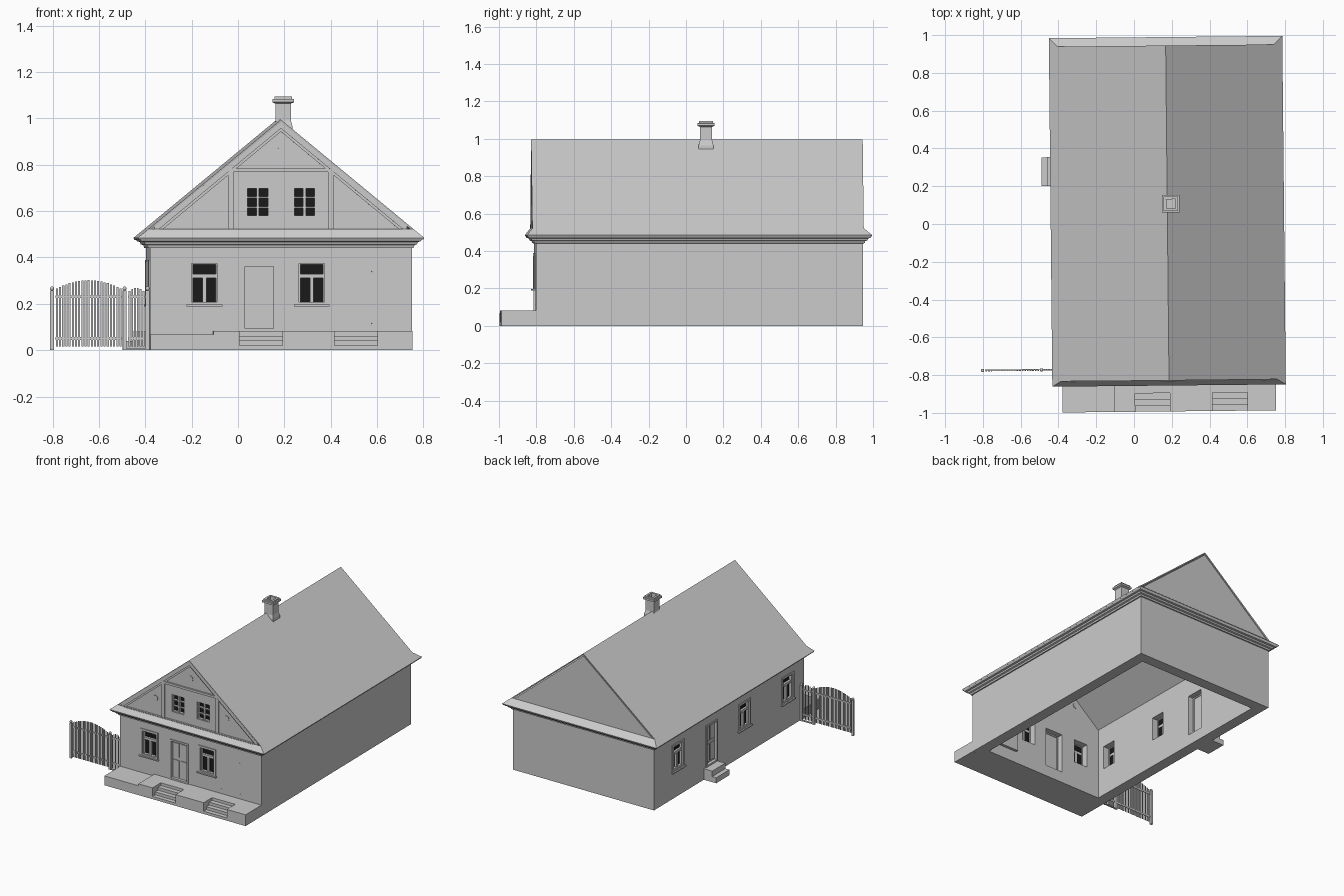
import bpy, bmesh
from math import pi
from mathutils import Matrix, Vector

if "Cube" in bpy.data.objects:
    bpy.data.objects.remove(bpy.data.objects["Cube"])

XL, XR, YF, YB = -0.388, 0.742, -0.81, 0.94     # outer wall faces
CX, RIDGE, SLOPE, T = 0.177, 0.995, 0.8266, 0.08
S = -0.008                                      # front-view x to house x


def finish(name, bm, mat=None):
    me = bpy.data.meshes.new(name)
    bm.to_mesh(me)
    bm.free()
    ob = bpy.data.objects.new(name, me)
    bpy.context.collection.objects.link(ob)
    if mat:
        me.materials.append(mat)
    return ob


def boxes(name, items, mat=None):
    bm = bmesh.new()
    for x0, x1, y0, y1, z0, z1 in items:
        m = Matrix.Translation(((x0 + x1) / 2, (y0 + y1) / 2, (z0 + z1) / 2)) @ \
            Matrix.Diagonal((x1 - x0, y1 - y0, z1 - z0, 1))
        bmesh.ops.create_cube(bm, size=1, matrix=m)
    return finish(name, bm, mat)


def prism(name, pts, a, b, axis='y'):
    bm = bmesh.new()
    co = (lambda p, t: (p[0], t, p[1])) if axis == 'y' else (lambda p, t: (t, p[0], p[1]))
    f = bm.faces.new([bm.verts.new(co(p, a)) for p in pts])
    r = bmesh.ops.extrude_face_region(bm, geom=[f])
    vs = [g for g in r['geom'] if isinstance(g, bmesh.types.BMVert)]
    bmesh.ops.translate(bm, verts=vs, vec=Vector(co((0, 0), b - a)))
    bmesh.ops.recalc_face_normals(bm, faces=bm.faces)
    return finish(name, bm)


def loft(name, cx, cy, rings, closed=False):
    # stack of rectangles (half x, half y, z)
    bm = bmesh.new()
    rs = [[bm.verts.new((cx + i * hx, cy + j * hy, z)) for i, j in ((-1, -1), (1, -1), (1, 1), (-1, 1))]
          for hx, hy, z in rings]
    for a, b in zip(rs, rs[1:] + (rs[:1] if closed else [])):
        for k in range(4):
            bm.faces.new((a[k], a[k - 1], b[k - 1], b[k]))
    if not closed:
        bm.faces.new(rs[0])
        bm.faces.new(rs[-1])
    bmesh.ops.recalc_face_normals(bm, faces=bm.faces)
    return finish(name, bm)


def cut(ob, cutter):
    m = ob.modifiers.new("cut", 'BOOLEAN')
    m.operation, m.solver, m.object = 'DIFFERENCE', 'EXACT', cutter
    bpy.context.view_layer.objects.active = ob
    bpy.ops.object.modifier_apply(modifier=m.name)
    bpy.data.objects.remove(cutter)


def on_wall(wall, u0, u1, d0, d1, z0, z1):
    # box given along a wall, d measured outwards
    if wall == 'front':
        return (u0 + S, u1 + S, YF - d1, YF - d0, z0, z1)
    return (XL - d1, XL - d0, u0, u1, z0, z1)


def ring(wall, u0, u1, z0, z1, w, d0, d1):
    return [on_wall(wall, *r) for r in ((u0, u0 + w, d0, d1, z0, z1), (u1 - w, u1, d0, d1, z0, z1),
            (u0 + w, u1 - w, d0, d1, z1 - w, z1), (u0 + w, u1 - w, d0, d1, z0, z0 + w))]


glass = bpy.data.materials.new("dark_glass")
glass.diffuse_color = (0.01, 0.01, 0.01, 1)
glass.use_nodes = True
glass.node_tree.nodes["Principled BSDF"].inputs["Base Color"].default_value = glass.diffuse_color
openings = []


def window(name, wall, u0, u1, z0, z1, bars, casing=True):
    openings.append(on_wall(wall, u0, u1, -0.12, 0.03, z0, z1))
    parts = ring(wall, u0, u1, z0, z1, 0.006, -0.035, -0.004)
    parts += [on_wall(wall, a, b, -0.03, -0.006, c, d) for a, b, c, d in bars]
    if casing:
        parts += ring(wall, u0 - 0.015, u1 + 0.015, z0 - 0.01, z1 + 0.015, 0.015, -0.002, 0.006)
        parts.append(on_wall(wall, u0 - 0.022, u1 + 0.022, -0.002, 0.016, z0 - 0.014, z0 - 0.006))
    boxes(name + "_frame", parts)
    boxes(name + "_glass", [on_wall(wall, u0, u1, -0.028, -0.022, z0, z1)], glass)


def door(name, wall, u0, u1, z0, z1):
    openings.append(on_wall(wall, u0, u1, -0.12, 0.03, z0, z1))
    parts = ring(wall, u0 - 0.003, u1 + 0.003, z0, z1 + 0.003, 0.012, -0.04, 0.006)
    parts.append(on_wall(wall, u0, u1, -0.035, -0.015, z0, z1))
    mid, h = (u0 + u1) / 2, z1 - z0
    for a, b in ((u0 + 0.018, mid - 0.006), (mid + 0.006, u1 - 0.018)):
        for c, d in ((0.08, 0.5), (0.58, 0.93)):
            parts.append(on_wall(wall, a, b, -0.016, -0.009, z0 + c * h, z0 + d * h))
    boxes(name, parts)


# windows and doors of the ground floor
spots = [('front', -0.145), ('front', 0.318), ('left', 0.66), ('left', -0.115), ('left', -0.62)]
for i, (wall, c) in enumerate(spots):
    window(f"window_{i}", wall, c - 0.055, c + 0.055, 0.203, 0.375,
           [(c - 0.05, c + 0.05, 0.312, 0.329), (c - 0.008, c + 0.008, 0.205, 0.312)])
door("front_door", 'front', 0.022, 0.163, 0.082, 0.37)
door("side_door", 'left', 0.205, 0.335, 0.08, 0.38)
boxes("flush_door", [on_wall('front', 0.43, 0.58, -0.1, -0.001, 0.085, 0.37)])
boxes("flush_door_studs", [on_wall('front', u - 0.003, u + 0.003, -0.002, 0.002, z - 0.002, z + 0.002)
                           for u in (0.43, 0.505, 0.58) for z in (0.115, 0.34)])

# attic windows
for i, c in enumerate((0.085, 0.287)):
    bars = [(c - 0.006, c + 0.006, 0.58, 0.7)]
    bars += [(c - 0.045, c + 0.045, z - 0.003, z + 0.003) for z in (0.617, 0.66)]
    window(f"attic_window_{i}", 'front', c - 0.05, c + 0.05, 0.575, 0.703, bars, False)

# hollow walls with both gables
def house_profile(inset, z0, eave):
    return [(XL + inset, z0), (XR - inset, z0), (XR - inset, eave),
            (CX, eave + (CX - XL - inset) * SLOPE), (XL + inset, eave)]


walls = prism("walls", house_profile(0, 0, 0.51), YF, YB)
cut(walls, prism("room_cutter", house_profile(T, -0.1, 0.526), YF + T, YB - T))
cut(walls, boxes("opening_cutter", openings))

# roof sheet: two slopes and a skirt below each gable
bm = bmesh.new()
E, Z1 = 0.485, 0.522
def side(s):
    return [bm.verts.new((CX + s * x, y, z)) for x, y, z in
            ((0.618, -0.857, E), (0.618, 0.988, E), (0.573, 0.943, Z1), (0.573, -0.829, Z1))]


L, R = side(-1), side(1)
back, front = bm.verts.new((CX, 0.943, RIDGE)), bm.verts.new((CX, -0.83, RIDGE))
for q in (L, R):
    bm.faces.new((q[0], q[1], q[2], back, front, q[3]))
bm.faces.new((L[0], R[0], R[3], L[3]))
bm.faces.new((L[1], R[1], R[2], L[2]))
bm.normal_update()
for f in bm.faces:
    if f.normal.z < 0:
        f.normal_flip()
roof = finish("roof", bm)
sol = roof.modifiers.new("thickness", 'SOLIDIFY')
sol.thickness, sol.offset = 0.01, -1
boxes("gable_ledge", [(XL + 0.05, XR - 0.05, -0.832, YF + 0.005, 0.505, 0.519)])

# moulded cornice round the house
hx, hy = (XR - XL) / 2, (YB - YF) / 2
prof = [(-0.005, 0.44), (0.008, 0.442), (0.011, 0.453), (0.022, 0.457), (0.026, 0.467),
        (0.038, 0.470), (0.046, 0.483), (-0.005, 0.483)]
loft("cornice", CX, (YF + YB) / 2, [(hx + o, hy + o, z) for o, z in prof], True)

# stepped boards under the front roof edge
for name, a, b, y in (("verge_board", 0.008, 0.038, -0.828), ("inner_verge_board", 0.03, 0.052, -0.819)):
    w = 0.545
    low = RIDGE - w * SLOPE
    prism(name, [(CX - w, low - a), (CX, RIDGE - a), (CX + w, low - a),
                 (CX + w, low - b), (CX, RIDGE - b), (CX - w, low - b)], y, YF + 0.005)

# gable posts, beam and round vents
boxes("gable_posts", [on_wall('front', u, u + 0.024, -0.003, 0.01, 0.515, 0.768) for u in (-0.044, 0.388)])
boxes("gable_beam", [on_wall('front', -0.044, 0.412, -0.003, 0.012, 0.768, 0.784)])
for i, (x, z) in enumerate(((0.185, 0.855), (-0.097, 0.64), (0.473, 0.64))):
    bm = bmesh.new()
    bmesh.ops.create_cone(bm, cap_ends=True, segments=20, radius1=0.02, radius2=0.02, depth=T + 0.01,
                          matrix=Matrix.Translation((x + S, YF + T / 2, z)) @ Matrix.Rotation(pi / 2, 4, 'X'))
    finish(f"round_vent_{i}", bm)

# chimney with flared foot and hollow cap
loft("chimney", 0.196, 0.105, [(r, r, z) for r, z in (
    (0.04, 0.92), (0.04, 0.965), (0.033, 0.99), (0.033, 1.064), (0.046, 1.07), (0.046, 1.083),
    (0.038, 1.084), (0.038, 1.094), (0.024, 1.094), (0.024, 1.03))])

# front terrace with two recessed stairs
terrace = prism("terrace", [(XL, 0), (XR, 0), (XR, 0.082), (-0.115, 0.082), (-0.115, 0.068), (XL, 0.068)],
                -0.994, YF + 0.001)
stair = [(-1.02, 0.02), (-0.963, 0.02), (-0.963, 0.041), (-0.93, 0.041), (-0.93, 0.062),
         (-0.897, 0.062), (-0.897, 0.12), (-1.02, 0.12)]
for x in (0.005, 0.415):
    cut(terrace, prism("stair_cutter", stair, x + S, x + S + 0.185, 'x'))

# side door steps
prism("side_steps", [(XL, 0), (-0.487, 0), (-0.487, 0.04), (-0.455, 0.04), (-0.455, 0.08), (XL, 0.08)],
      0.205, 0.358)

# fence: pickets with arched top, rails, posts with ball tops
FY = -0.768
def gate(name, x0, x1, n, low, high):
    items, p = [], (x1 - x0) / n
    for i in range(n):
        c = x0 + (i + 0.5) * p
        t = 2 * (c - x0) / (x1 - x0) - 1
        items.append((c - p * 0.32, c + p * 0.32, FY - 0.004, FY, 0.015, low + (high - low) * (1 - t * t)))
    items += [(x0, x1, FY, FY + 0.005, z, z + 0.012) for z in (0.045, 0.225)]
    boxes(name, items)


gate("wide_gate", -0.796, -0.508, 21, 0.262, 0.302)
gate("small_gate", -0.482, -0.41, 6, 0.25, 0.268)
posts = (-0.81, -0.497, -0.398)
boxes("fence_posts", [(x - 0.008, x + 0.008, FY - 0.006, FY + 0.008, 0, 0.258) for x in posts])
boxes("small_gate_foot", [(-0.497, -0.39, FY - 0.004, FY + 0.006, 0, 0.008)])
bm = bmesh.new()
for x in posts:
    bmesh.ops.create_uvsphere(bm, u_segments=10, v_segments=8, radius=0.009,
                              matrix=Matrix.Translation((x, FY, 0.266)))
for f in bm.faces:
    f.smooth = True
finish("post_balls", bm)

# the whole house stands slightly turned
for ob in bpy.context.collection.objects:
    ob.matrix_world = Matrix.Rotation(0.01, 4, 'Z')
